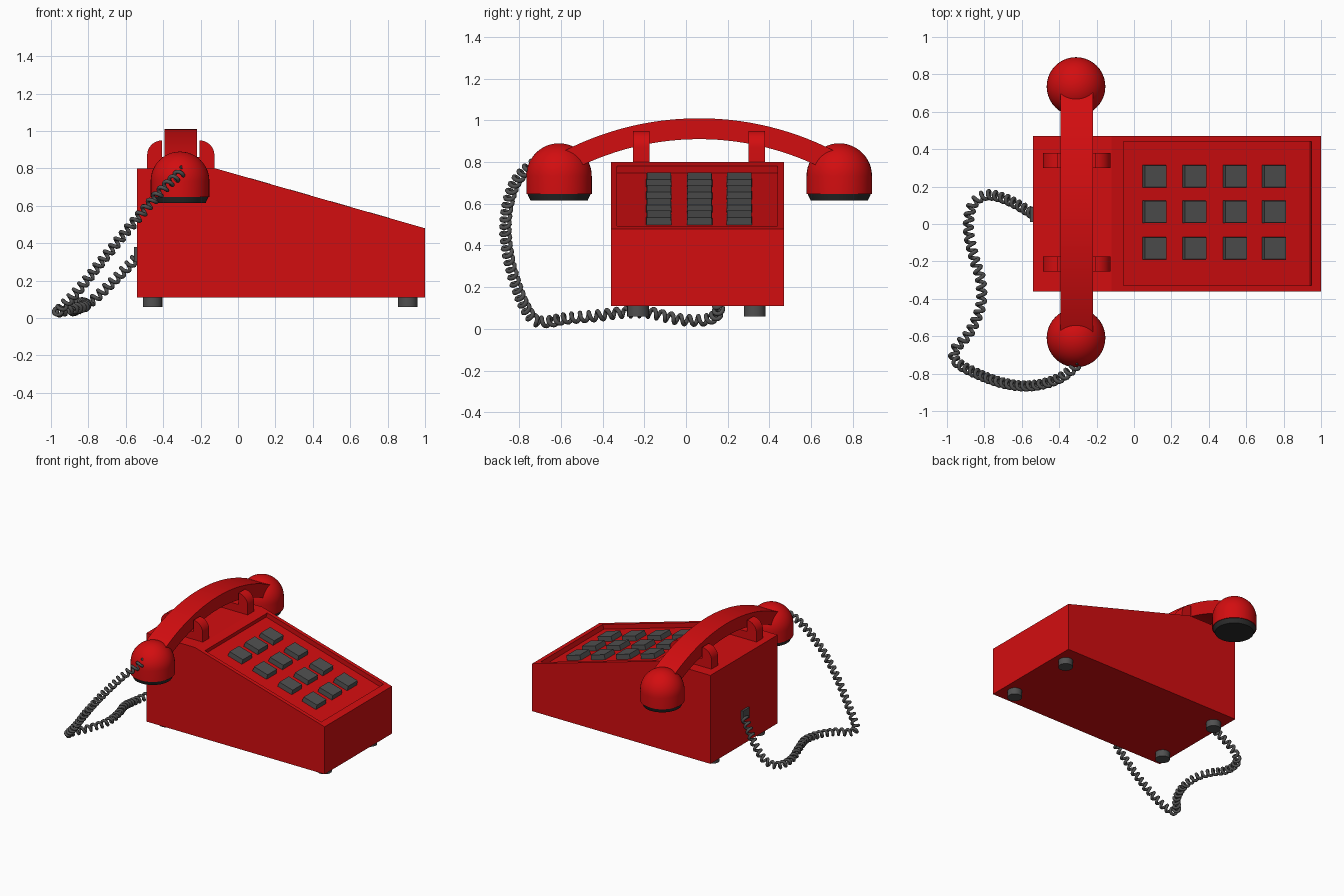
import bpy, bmesh
from math import sin, cos, pi, atan2, radians
from mathutils import Vector, Matrix

if "Cube" in bpy.data.objects:
    bpy.data.objects.remove(bpy.data.objects["Cube"])


def material(name, rgb):
    m = bpy.data.materials.new(name)
    m.diffuse_color = (*rgb, 1)
    m.use_nodes = True
    m.node_tree.nodes["Principled BSDF"].inputs["Base Color"].default_value = m.diffuse_color
    return m


RED = material("red_plastic", (0.65, 0.004, 0.005))
GREY = material("grey_plastic", (0.08, 0.08, 0.08))
DARK = material("dark_plastic", (0.025, 0.025, 0.025))


def finish(name, bm, mat, smooth=False):
    bmesh.ops.recalc_face_normals(bm, faces=bm.faces)
    me = bpy.data.meshes.new(name)
    bm.to_mesh(me)
    bm.free()
    ob = bpy.data.objects.new(name, me)
    bpy.context.collection.objects.link(ob)
    if mat:
        me.materials.append(mat)
    if smooth:
        bpy.ops.object.select_all(action='DESELECT')
        ob.select_set(True)
        bpy.context.view_layer.objects.active = ob
        bpy.ops.object.shade_smooth_by_angle(angle=radians(35))
    return ob


def prism(name, pts, axis, lo, hi, mat, smooth=False):
    """Extrude a flat profile along x (profile is y,z) or y (profile is x,z)."""
    bm = bmesh.new()
    place = (lambda p: (lo, *p)) if axis == 'x' else (lambda p: (p[0], lo, p[1]))
    face = bm.faces.new([bm.verts.new(place(p)) for p in pts])
    new = bmesh.ops.extrude_face_region(bm, geom=[face])['geom']
    move = Vector((hi - lo, 0, 0) if axis == 'x' else (0, hi - lo, 0))
    bmesh.ops.translate(bm, verts=[v for v in new if isinstance(v, bmesh.types.BMVert)], vec=move)
    return finish(name, bm, mat, smooth)


def box(name, size, matrix, mat, taper=1.0):
    bm = bmesh.new()
    bmesh.ops.create_cube(bm, size=1)
    for v in bm.verts:
        k = taper if v.co.z > 0 else 1
        v.co = Vector((v.co.x * size[0] * k, v.co.y * size[1] * k, v.co.z * size[2]))
    bm.transform(matrix)
    return finish(name, bm, mat)


def lathe(name, profile, x, y, mat, steps=40):
    """Spin a radius/height profile around a vertical axis at x, y."""
    bm = bmesh.new()
    vs = [bm.verts.new((r, 0, z)) for r, z in profile]
    edges = [bm.edges.new(e) for e in zip(vs, vs[1:])]
    bmesh.ops.spin(bm, geom=vs + edges, axis=(0, 0, 1), cent=(0, 0, 0),
                   angle=2 * pi, steps=steps, use_merge=True)
    bmesh.ops.remove_doubles(bm, verts=bm.verts, dist=1e-4)
    bmesh.ops.translate(bm, verts=bm.verts, vec=(x, y, 0))
    return finish(name, bm, mat, True)


# Wedge-shaped body with a sunken key panel
body = prism("body", [(-0.54, 0.11), (1.0, 0.11), (1.0, 0.48), (-0.12, 0.80), (-0.54, 0.80)],
             'y', -0.36, 0.47, RED)
SLOPE = atan2(0.32, 1.12)
DEPTH = 0.036


def on_slope(x, y, lift):
    p = Vector((x, y, 0.48 + (1 - x) * 0.32 / 1.12))
    return Matrix.Translation(p) @ Matrix.Rotation(SLOPE, 4, 'Y') @ Matrix.Translation((0, 0, lift))


cutter = box("panel_cutter", (1.005 / cos(SLOPE), 0.77, 2 * DEPTH), on_slope(0.4475, 0.055, 0), None)
cutter.hide_render = True
cutter.hide_set(True)
cut = body.modifiers.new("panel", 'BOOLEAN')
cut.object = cutter
cut.solver = 'EXACT'

# Keys, four rows of three
for x in (0.12, 0.333, 0.55, 0.76):
    for y in (-0.13, 0.065, 0.255):
        box("key", (0.126, 0.122, 0.038), on_slope(x - 0.004, y, -DEPTH + 0.018), GREY, 0.95)

# Feet
for x in (-0.457, 0.908):
    for y in (-0.23, 0.33):
        lathe("foot", [(0, 0.06), (0.052, 0.06), (0.052, 0.115), (0, 0.115)], x, y, GREY, 24)

# Cradle forks: U shapes with rounded outer corners
HX = -0.306
quarter = [(0.10 + 0.08 * cos(i * pi / 16), 0.87 + 0.08 * sin(i * pi / 16)) for i in range(9)]
half = [(0.18, 0.79)] + quarter + [(0.10, 0.86)]
fork = [(HX + x, z) for x, z in half] + [(HX - x, z) for x, z in reversed(half)]
for y in (-0.215, 0.34):
    prism("cradle_fork", fork, 'y', y - 0.04, y + 0.04, RED, True)

# Handset grip, a curved bar
HY, CZ, A = 0.063, -0.41, 0.475
angles = [-A + 2 * A * i / 28 for i in range(29)]
grip = [(HY + 1.42 * sin(a), CZ + 1.42 * cos(a)) for a in angles]
grip += [(HY + 1.32 * sin(a), CZ + 1.32 * cos(a)) for a in reversed(angles)]
prism("handset_grip", grip, 'x', HX - 0.0875, HX + 0.0875, RED, True)

# Ear and mouth pieces with dark caps
R = 0.157
dome = [(R * sin(i * pi / 24), 0.733 + R * cos(i * pi / 24)) for i in range(13)]
dome[0] = (0, 0.89)
for name, y in (("mouthpiece", HY - 0.672), ("earpiece", HY + 0.672)):
    lathe(name, dome + [(R, 0.648), (0, 0.648)], HX - 0.004, y, RED)
    lathe(name + "_cap", [(0, 0.65), (0.153, 0.65), (0.137, 0.615), (0, 0.615)], HX - 0.004, y, DARK)

# Cord socket on the back
box("cord_socket", (0.035, 0.08, 0.08), Matrix.Translation((-0.5385, 0.05, 0.34)), GREY)

# Coiled cord: a helix wound around a smooth path
path = [Vector(p) for p in (
    (-0.29, -0.74, 0.79), (-0.40, -0.825, 0.69), (-0.55, -0.865, 0.52), (-0.70, -0.85, 0.34),
    (-0.85, -0.795, 0.155), (-0.95, -0.735, 0.05), (-0.955, -0.67, 0.034), (-0.88, -0.58, 0.05),
    (-0.82, -0.44, 0.062), (-0.82, -0.30, 0.078), (-0.855, -0.18, 0.078), (-0.885, -0.03, 0.045),
    (-0.865, 0.10, 0.045), (-0.79, 0.155, 0.085), (-0.69, 0.135, 0.175), (-0.60, 0.09, 0.265),
    (-0.535, 0.05, 0.33))]


def catmull(p0, p1, p2, p3, t):
    return 0.5 * (2 * p1 + (p2 - p0) * t + (2 * p0 - 5 * p1 + 4 * p2 - p3) * t * t
                  + (3 * p1 - p0 - 3 * p2 + p3) * t ** 3)


ctrl = [2 * path[0] - path[1]] + path + [2 * path[-1] - path[-2]]
centre = [catmull(*ctrl[i:i + 4], k / 50) for i in range(len(path) - 1) for k in range(50)]

PITCH, COIL, WIRE = 0.045, 0.021, 0.0105
coil, dist = [], 0.0
side = Vector((0, 0, 1))
for p, q in zip(centre, centre[1:]):
    tangent = (q - p).normalized()
    side = (side - tangent * side.dot(tangent)).normalized()
    a = 2 * pi * dist / PITCH
    coil.append(p + COIL * (cos(a) * side + sin(a) * tangent.cross(side)))
    dist += (q - p).length

cu = bpy.data.curves.new("coiled_cord", 'CURVE')
cu.dimensions = '3D'
cu.bevel_depth = WIRE
cu.bevel_resolution = 2
cu.use_fill_caps = True
spline = cu.splines.new('POLY')
spline.points.add(len(coil) - 1)
for pt, co in zip(spline.points, coil):
    pt.co = (*co, 1)
cu.materials.append(GREY)
bpy.context.collection.objects.link(bpy.data.objects.new("coiled_cord", cu))
